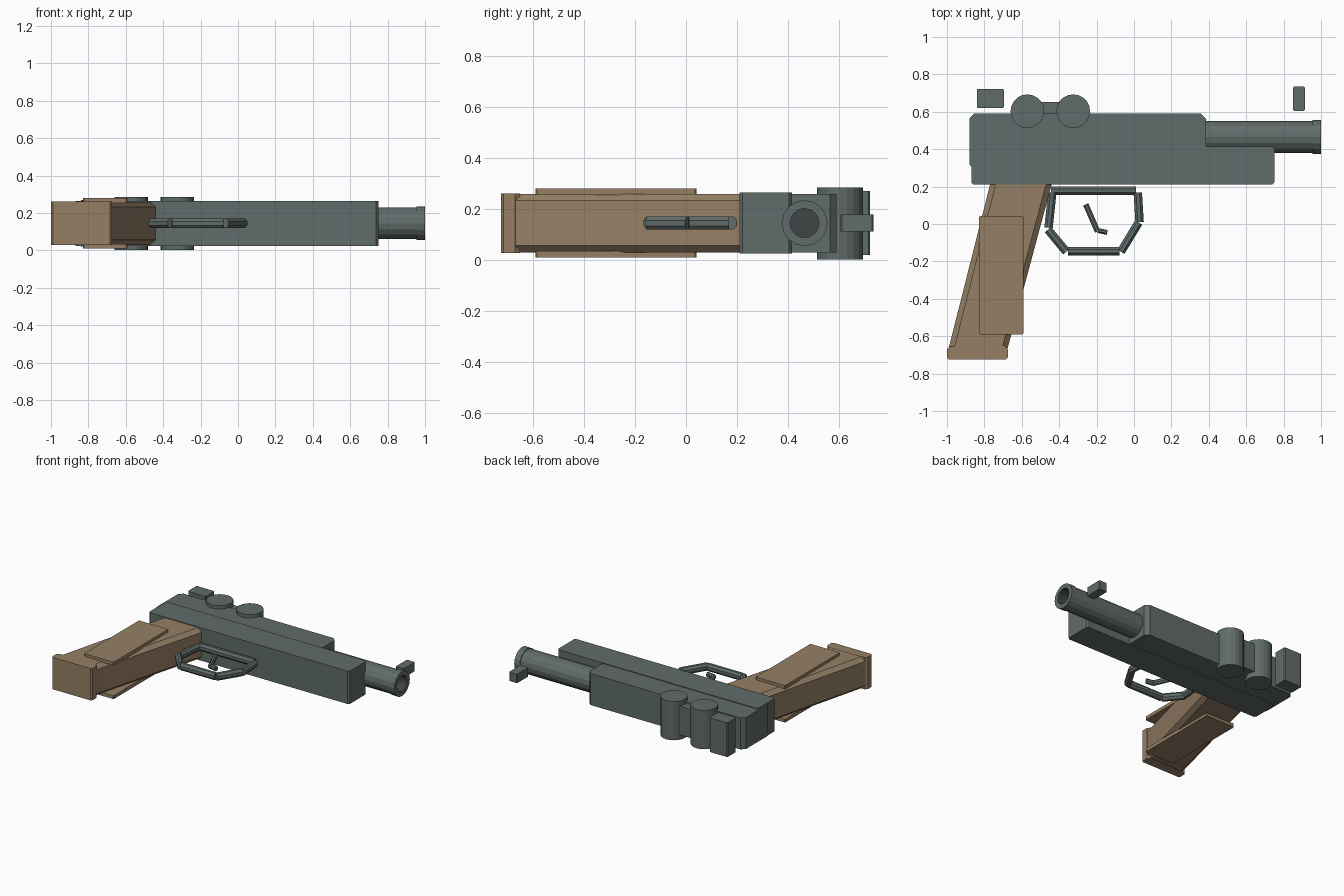
import bpy, bmesh, math
from mathutils import Matrix, Vector

if "Cube" in bpy.data.objects:
    bpy.data.objects.remove(bpy.data.objects["Cube"])


def material(name, rgb):
    m = bpy.data.materials.new(name)
    m.diffuse_color = (*rgb, 1)
    m.use_nodes = True
    m.node_tree.nodes["Principled BSDF"].inputs["Base Color"].default_value = m.diffuse_color
    return m


STEEL = material("grey green metal", (0.118, 0.15, 0.143))
WOOD = material("brown grip", (0.30, 0.212, 0.13))
DARK = material("dark bore", (0.05, 0.06, 0.058))
MID = 0.145  # middle plane of the model in z


def finish(name, bm, *mats):
    bmesh.ops.recalc_face_normals(bm, faces=bm.faces)
    me = bpy.data.meshes.new(name)
    bm.to_mesh(me)
    bm.free()
    ob = bpy.data.objects.new(name, me)
    bpy.context.collection.objects.link(ob)
    for m in mats:
        me.materials.append(m)
    return ob


def prism(name, pts, z0, z1, mat):
    """Extrude an outline in the xy plane from z0 to z1."""
    bm = bmesh.new()
    f = bm.faces.new([bm.verts.new((x, y, z0)) for x, y in pts])
    r = bmesh.ops.extrude_face_region(bm, geom=[f])
    bmesh.ops.translate(bm, vec=(0, 0, z1 - z0),
                        verts=[v for v in r["geom"] if isinstance(v, bmesh.types.BMVert)])
    return finish(name, bm, mat)


def block(name, x0, x1, y0, y1, z0, z1, mat, c=0.006):
    """Box with small clipped corners in plan."""
    return prism(name, [(x0 + c, y0), (x1 - c, y0), (x1, y0 + c), (x1, y1 - c),
                        (x1 - c, y1), (x0 + c, y1), (x0, y1 - c), (x0, y0 + c)], z0, z1, mat)


def bar(name, a, b, wide, high, z=MID, mat=STEEL):
    """Eight-sided bar between two xy points."""
    d = Vector((b[0] - a[0], b[1] - a[1], 0))
    bm = bmesh.new()
    bmesh.ops.create_cone(bm, cap_ends=True, segments=8, radius1=0.5, radius2=0.5, depth=d.length)
    k = 1 / math.cos(math.pi / 8)
    along = d.normalized()
    side = Vector((-along.y, along.x, 0))
    for v in bm.verts:
        p = Matrix.Rotation(math.pi / 8, 3, 'Z') @ v.co
        v.co = (Vector(((a[0] + b[0]) / 2, (a[1] + b[1]) / 2, z)) + along * p.z
                + side * p.x * wide * k + Vector((0, 0, p.y * high * k)))
    return finish(name, bm, mat)


# Frame and slide
block("frame", -0.87, 0.75, 0.21, 0.415, 0.025, 0.265, STEEL, 0.012)
block("slide", -0.88, 0.385, 0.29, 0.59, 0.03, 0.26, STEEL, 0.026)

# Barrel: lathed profile with a raised muzzle ring and a dark bore
profile = [(0.36, 0.0), (0.36, 0.085), (0.955, 0.085), (0.955, 0.09), (1.0, 0.09),
           (1.0, 0.057), (0.86, 0.057), (0.86, 0.0)]
bm = bmesh.new()
vs = [bm.verts.new((x, 0.465 + r, MID)) for x, r in profile]
edges = [bm.edges.new(p) for p in zip(vs, vs[1:])]
bmesh.ops.spin(bm, geom=vs + edges, cent=(0, 0.465, MID), axis=(1, 0, 0),
               angle=math.tau, steps=16)
bmesh.ops.remove_doubles(bm, verts=bm.verts, dist=0.0005)
for f in bm.faces:
    c = f.calc_center_median()
    if c.x > 0.8 and math.hypot(c.y - 0.465, c.z - MID) < 0.06:
        f.material_index = 1
finish("barrel", bm, STEEL, DARK)

# Sights
block("front_sight", 0.85, 0.915, 0.605, 0.735, 0.113, 0.178, STEEL)
block("rear_sight", -0.84, -0.695, 0.62, 0.722, 0.02, 0.27, STEEL)

# Round drums on top with a joining block
for i, x in enumerate((-0.57, -0.325)):
    prism(f"drum_{i + 1}", [(x + 0.09 * math.cos(math.tau * k / 20),
                             0.603 + 0.09 * math.sin(math.tau * k / 20)) for k in range(20)],
          0.002, 0.285, STEEL)
block("drum_link", -0.53, -0.37, 0.57, 0.652, 0.04, 0.25, STEEL)

# Slanted grip with chamfered long edges: eight-sided section lofted down
bm = bmesh.new()
rings = []
for x0, x1, y in ((-1.0, -0.685, -0.70), (-0.76, -0.43, 0.25)):
    c = 0.03
    section = [(x0 + c, 0.03), (x1 - c, 0.03), (x1, 0.057), (x1, 0.233),
               (x1 - c, 0.26), (x0 + c, 0.26), (x0, 0.233), (x0, 0.057)]
    rings.append([bm.verts.new((x, y, z)) for x, z in section])
for i in range(8):
    j = (i + 1) % 8
    bm.faces.new((rings[0][i], rings[0][j], rings[1][j], rings[1][i]))
for r in rings:
    bm.faces.new(r)
finish("grip", bm, WOOD)

# Grip base and side panels
prism("grip_base", [(-0.99, -0.725), (-0.685, -0.725), (-0.675, -0.715), (-0.675, -0.67),
                    (-0.692, -0.65), (-0.985, -0.655), (-1.0, -0.67), (-1.0, -0.715)],
      0.028, 0.261, WOOD)
for side, z0, z1 in (("upper", 0.255, 0.28), ("lower", 0.01, 0.035)):
    block(f"grip_panel_{side}", -0.83, -0.592, -0.59, 0.042, z0, z1, WOOD)

# Trigger guard from straight bars
guard = [((-0.445, 0.178), (0.01, 0.178)), ((-0.437, 0.168), (-0.457, -0.02)),
         ((-0.46, -0.03), (-0.362, -0.148)), ((-0.353, -0.145), (-0.078, -0.145)),
         ((-0.07, -0.148), (0.025, 0.008)), ((0.03, 0.01), (0.02, 0.168))]
for i, (a, b) in enumerate(guard):
    bar(f"guard_bar_{i + 1}", a, b, 0.045, 0.052)

# Trigger
bar("trigger", (-0.258, 0.105), (-0.195, -0.04), 0.03, 0.036)
bar("trigger_tip", (-0.192, -0.035), (-0.143, -0.045), 0.026, 0.036)
